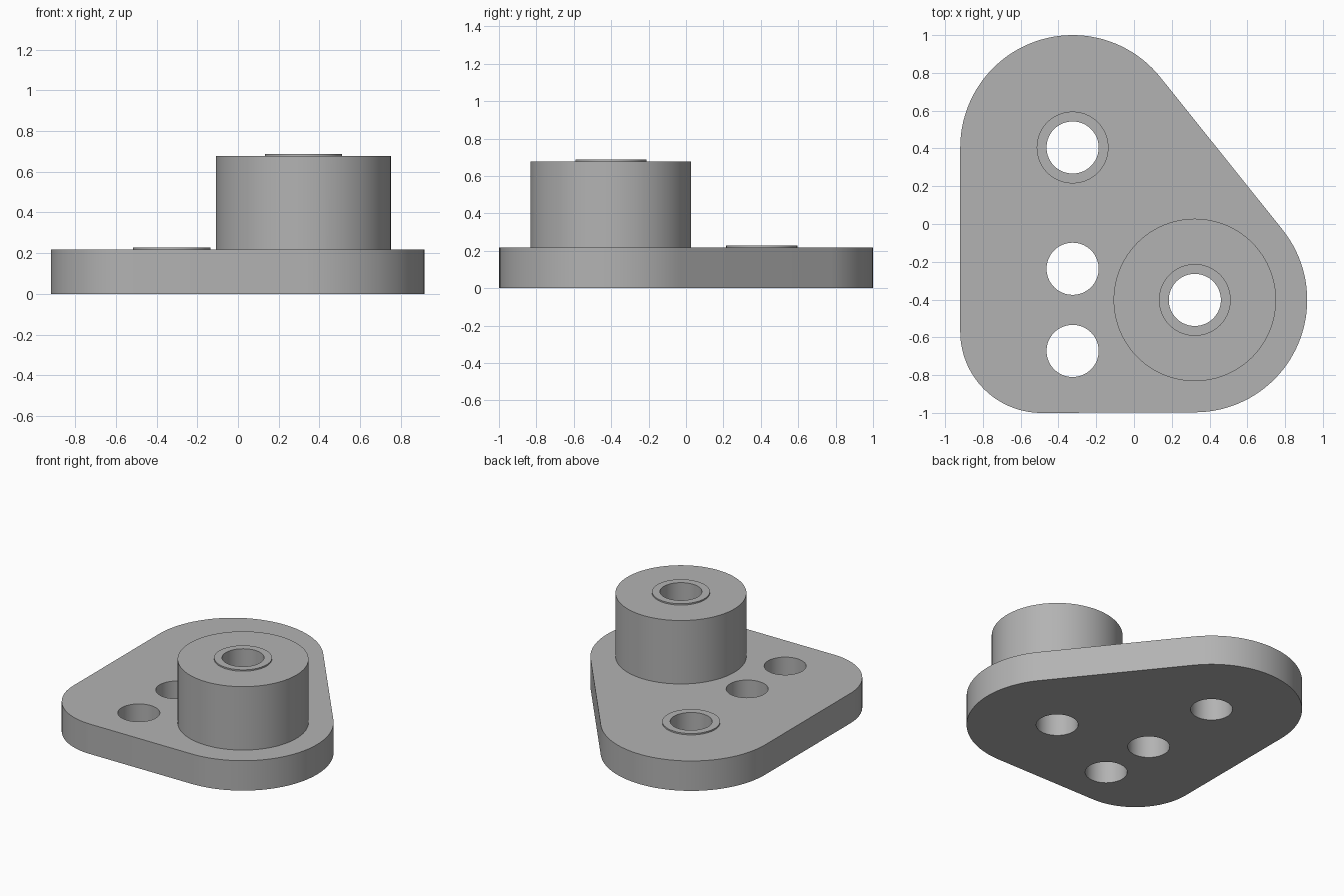
import bpy, bmesh, math

if "Cube" in bpy.data.objects:
    bpy.data.objects.remove(bpy.data.objects["Cube"])

PLATE_TOP, BOSS_TOP, LIP = 0.217, 0.677, 0.01
BORE, COLLAR, BOSS = 0.138, 0.19, 0.43
BIG = 0.595
PIVOT = (0.322, -0.402)      # boss centre
UPPER = (-0.325, 0.405)      # collared hole in the wide rounded end
PLAIN_HOLES = [(-0.325, -0.237), (-0.325, -0.672)]
CORNER, CORNER_R = (-0.49, -0.57), 0.43

grey = bpy.data.materials.new("grey metal")
grey.diffuse_color = (0.45, 0.45, 0.45, 1)
grey.use_nodes = True
grey.node_tree.nodes["Principled BSDF"].inputs["Base Color"].default_value = grey.diffuse_color


def prism(name, points, z0, z1):
    """Extrude a closed outline from z0 to z1."""
    bm = bmesh.new()
    base = bm.faces.new([bm.verts.new((x, y, z0)) for x, y in points])
    out = bmesh.ops.extrude_face_region(bm, geom=[base])
    verts = [g for g in out["geom"] if isinstance(g, bmesh.types.BMVert)]
    bmesh.ops.translate(bm, verts=verts, vec=(0, 0, z1 - z0))
    bmesh.ops.recalc_face_normals(bm, faces=bm.faces)
    mesh = bpy.data.meshes.new(name)
    bm.to_mesh(mesh)
    bm.free()
    mesh.materials.append(grey)
    obj = bpy.data.objects.new(name, mesh)
    bpy.context.collection.objects.link(obj)
    return obj


def arc(centre, r, a0, a1, n):
    return [(centre[0] + r * math.cos(math.radians(a0 + (a1 - a0) * i / n)),
             centre[1] + r * math.sin(math.radians(a0 + (a1 - a0) * i / n)))
            for i in range(n + 1)]


def disc(name, centre, r, z0, z1, n=96):
    return prism(name, arc(centre, r, 0, 360, n)[:-1], z0, z1)


def combine(body, tool, operation):
    mod = body.modifiers.new(tool.name, 'BOOLEAN')
    mod.operation, mod.object, mod.solver = operation, tool, 'EXACT'
    bpy.context.view_layer.objects.active = body
    bpy.ops.object.modifier_apply(modifier=mod.name)
    bpy.data.objects.remove(tool)


# Base plate: three rounded corners joined by tangent lines
slope = math.degrees(math.atan2(PIVOT[0] - UPPER[0], UPPER[1] - PIVOT[1]))
outline = (arc(PIVOT, BIG, -90, slope, 40) + arc(UPPER, BIG, slope, 180, 44)
           + arc(CORNER, CORNER_R, 180, 270, 28))
bracket = prism("bracket_plate", outline, 0, PLATE_TOP)

# Raised boss and the thin collars around two of the bores
combine(bracket, disc("boss", PIVOT, BOSS, 0.1, BOSS_TOP), 'UNION')
combine(bracket, disc("boss_collar", PIVOT, COLLAR, 0.3, BOSS_TOP + LIP), 'UNION')
combine(bracket, disc("plate_collar", UPPER, COLLAR, 0.1, PLATE_TOP + LIP), 'UNION')

# Through bores
for centre in [PIVOT, UPPER] + PLAIN_HOLES:
    combine(bracket, disc("bore", centre, BORE, -0.1, 1, 64), 'DIFFERENCE')

bpy.ops.object.select_all(action='DESELECT')
bracket.select_set(True)
bpy.context.view_layer.objects.active = bracket
bpy.ops.object.shade_smooth_by_angle(angle=math.radians(30))
